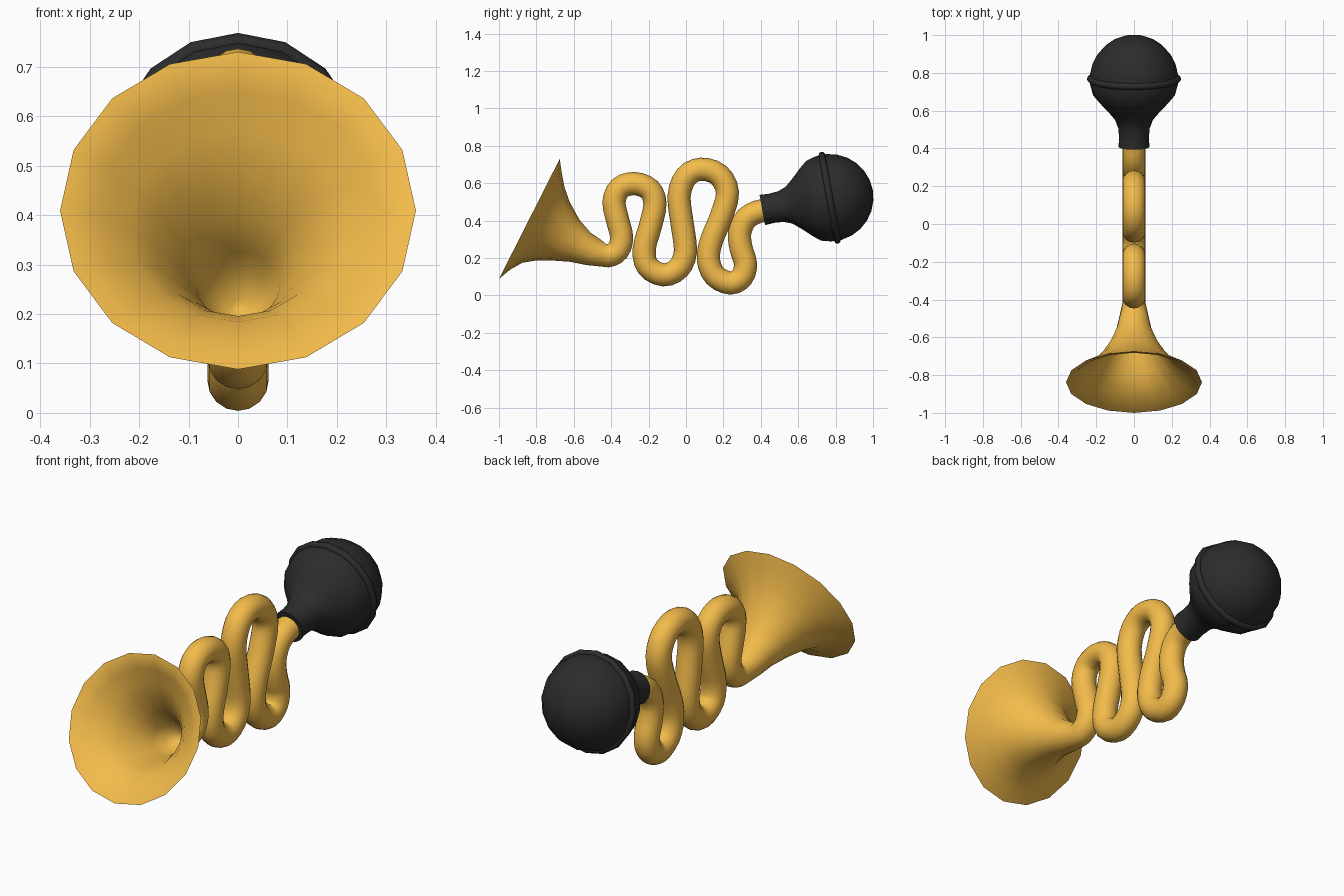
import bpy, bmesh, math
from mathutils import Vector

if "Cube" in bpy.data.objects:
    bpy.data.objects.remove(bpy.data.objects["Cube"])

SIDES = 16


def material(name, rgb):
    m = bpy.data.materials.new(name)
    m.diffuse_color = (*rgb, 1)
    m.use_nodes = True
    m.node_tree.nodes["Principled BSDF"].inputs["Base Color"].default_value = m.diffuse_color
    return m


brass = material("brass", (0.90, 0.50, 0.07))
rubber = material("rubber", (0.025, 0.025, 0.025))


def finish(obj, mat, angle):
    obj.data.materials.append(mat)
    bpy.ops.object.select_all(action='DESELECT')
    obj.select_set(True)
    bpy.context.view_layer.objects.active = obj
    bpy.ops.object.shade_smooth_by_angle(angle=math.radians(angle))


def loft(name, sections, mat, angle=50):
    """Skin rings given as (centre, tangent, radius), all in the yz plane."""
    bm = bmesh.new()
    rings = []
    for c, t, r in sections:
        t = t.normalized()
        n = Vector((0, -t.z, t.y))
        ring = []
        for i in range(SIDES):
            a = 2 * math.pi * i / SIDES
            ring.append(bm.verts.new(c + n * (r * math.cos(a)) + Vector((r * math.sin(a), 0, 0))))
        rings.append(ring)
    for a, b in zip(rings, rings[1:]):
        for i in range(SIDES):
            j = (i + 1) % SIDES
            bm.faces.new((a[i], a[j], b[j], b[i]))
    bm.faces.new(rings[0])
    bm.faces.new(rings[-1])
    bmesh.ops.recalc_face_normals(bm, faces=bm.faces)
    me = bpy.data.meshes.new(name)
    bm.to_mesh(me)
    bm.free()
    obj = bpy.data.objects.new(name, me)
    bpy.context.collection.objects.link(obj)
    finish(obj, mat, angle)
    return obj


def yz(p):
    return Vector((0, p[0], p[1]))


# Bell: lower and upper outline points of each section, mouth to throat
bell_pairs = [
    ((-1.0, .088), (-.675, .73)), ((-.94, .138), (-.665, .66)),
    ((-.875, .175), (-.65, .58)), ((-.80, .187), (-.622, .5)),
    ((-.72, .187), (-.57, .405)), ((-.62, .18), (-.51, .335)),
    ((-.535, .163), (-.455, .298)),
]
outer = []
for lo, hi in bell_pairs:
    lo, hi = yz(lo), yz(hi)
    d = hi - lo
    outer.append(((lo + hi) / 2, Vector((0, d.z, -d.y)), d.length / 2))

# Inner wall of the bell, with a flatter lip at the mouth
inner = [(c, t, r - .010) for c, t, r in outer[1:]]
lip_c, lip_t, lip_r = outer[0]
lip = (lip_c + lip_t.normalized() * .010, lip_t, lip_r - .035)
throat = (yz((-.44, .215)), Vector((0, 1, .05)), .012)

# Coiled tube: smooth path through centre points
path = [yz(p) for p in [
    (-.495, .228), (-.42, .212), (-.365, .24), (-.344, .31), (-.365, .40), (-.385, .50),
    (-.352, .575), (-.275, .598), (-.195, .567), (-.166, .49), (-.188, .38),
    (-.223, .25), (-.205, .155), (-.12, .11), (-.04, .145), (-.003, .235),
    (-.02, .38), (-.037, .53), (0, .635), (.08, .675), (.175, .645),
    (.222, .55), (.188, .42), (.135, .29), (.12, .19), (.155, .105),
    (.238, .066), (.30, .10), (.318, .17), (.295, .25), (.287, .335),
    (.325, .415), (.41, .457), (.47, .468)]]
tube = []
STEPS = 3
for k in range(1, len(path) - 2):
    p0, p1, p2, p3 = path[k - 1:k + 3]
    m1, m2 = (p2 - p0) / 2, (p3 - p1) / 2
    for s in range(STEPS):
        u = s / STEPS
        pos = (p1 * (2*u**3 - 3*u**2 + 1) + m1 * (u**3 - 2*u**2 + u)
               + p2 * (3*u**2 - 2*u**3) + m2 * (u**3 - u**2))
        tan = (p1 * (6*u*u - 6*u) + m1 * (3*u*u - 4*u + 1)
               + p2 * (6*u - 6*u*u) + m2 * (3*u*u - 2*u))
        tube.append((pos, tan, .062))
tube.append((path[-1], path[-1] - path[-2], .062))

loft("horn_tube_and_bell", [throat] + inner[::-1] + [lip] + outer + tube, brass, 80)

# Rubber bulb: neck profile followed by a sphere, turned about a tilted axis
tilt = math.radians(10.3)
axis = Vector((0, math.cos(tilt), math.sin(tilt)))
collar = yz((.408, .457))
R, D = .234, .366
profile = [(.0, .062), (.0, .082), (.05, .079), (.10, .083), (.145, .100),
           (.19, .138), (.235, .181)]
for a in range(-22, 90, 14):
    profile.append((D + R * math.sin(math.radians(a)), R * math.cos(math.radians(a))))
profile.append((D + R, .004))
loft("squeeze_bulb", [(collar + axis * d, axis, r) for d, r in profile], rubber)

# Seam ridge around the bulb
bpy.ops.mesh.primitive_torus_add(
    major_segments=SIDES, minor_segments=8, major_radius=.232, minor_radius=.018,
    location=collar + axis * D, rotation=(tilt - math.pi / 2, 0, 0))
ridge = bpy.context.object
ridge.name = "bulb_seam"
finish(ridge, rubber, 60)
